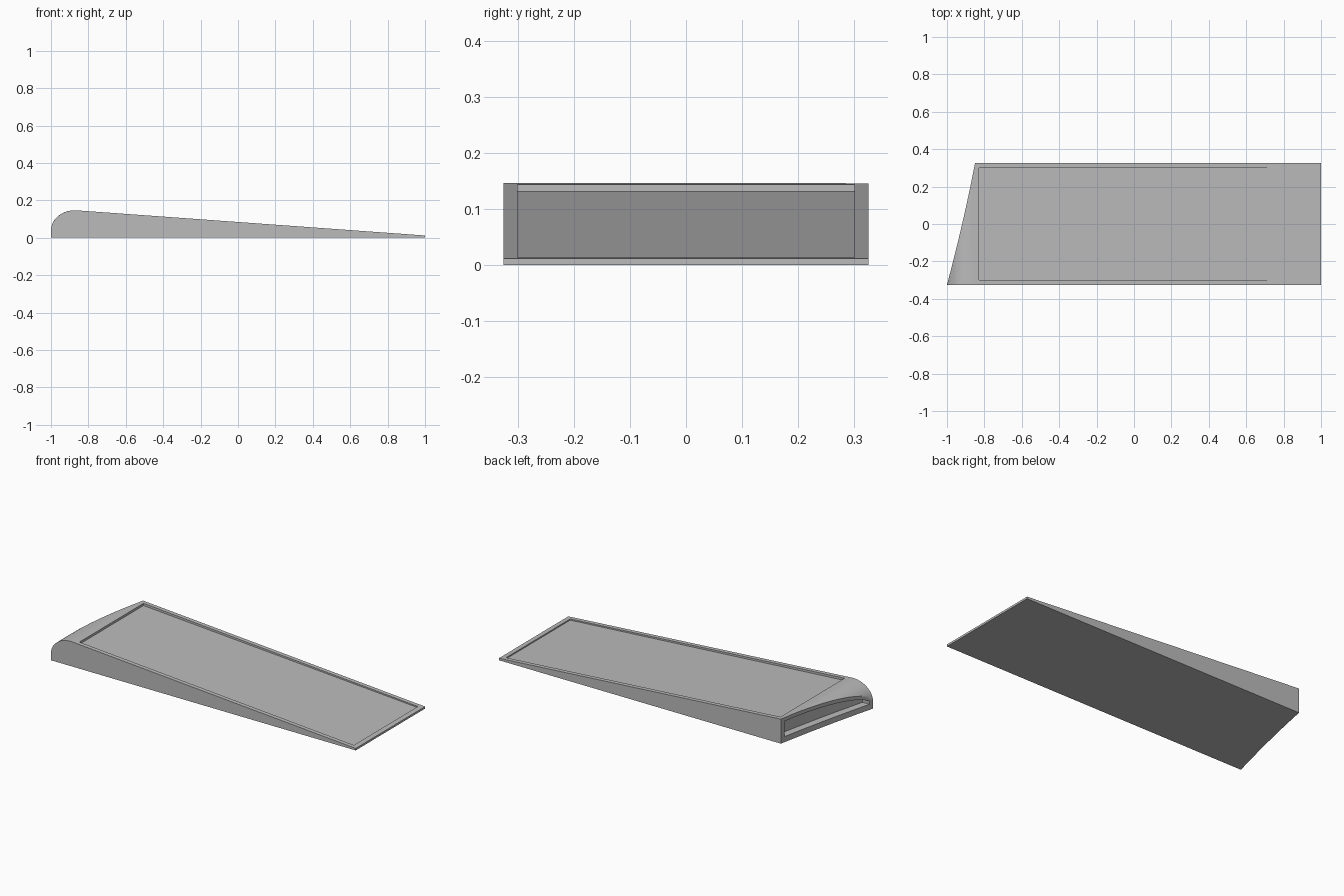
import bpy, bmesh, math

if "Cube" in bpy.data.objects:
    bpy.data.objects.remove(bpy.data.objects["Cube"])

grey = bpy.data.materials.new("plain grey")
grey.diffuse_color = (0.5, 0.5, 0.5, 1)
grey.use_nodes = True
grey.node_tree.nodes["Principled BSDF"].inputs["Base Color"].default_value = grey.diffuse_color

HALF = 0.325       # half width of the wedge
CREST = -0.87      # where the rounded nose meets the slope


def top(x):
    """Height of the upper surface: rounded nose, then a straight slope."""
    if x < CREST:
        u = min(1.0, (CREST - x) / 0.13)
        return 0.04 + 0.107 * math.sqrt(max(0.0, 1 - u * u))
    return 0.147 - 0.135 * (x - CREST) / (1 - CREST)


def nose_x(y):
    """Slightly curved, slanted left end."""
    s = y / HALF
    return -0.919 + 0.075 * s - 0.006 * s * s


def loft(name, sections):
    """Closed solid through a row of equal-length cross-sections."""
    bm = bmesh.new()
    rings = [[bm.verts.new(p) for p in sec] for sec in sections]
    n = len(rings[0])
    for a, b in zip(rings, rings[1:]):
        for i in range(n):
            j = (i + 1) % n
            bm.faces.new((a[i], a[j], b[j], b[i]))
    bm.faces.new(rings[0])
    bm.faces.new(rings[-1])
    bmesh.ops.recalc_face_normals(bm, faces=bm.faces)
    me = bpy.data.meshes.new(name)
    bm.to_mesh(me)
    bm.free()
    me.materials.append(grey)
    ob = bpy.data.objects.new(name, me)
    bpy.context.collection.objects.link(ob)
    return ob


# wedge body with rounded, slanted nose
sections = []
for k in range(17):
    y = -HALF + 2 * HALF * k / 16
    xf = nose_x(y)
    pts = [(xf, y, 0.0)]
    for i in range(15):
        x = xf + (-0.835 - xf) * (i / 14) ** 2
        pts.append((x, y, top(x)))
    pts += [(1, y, top(1)), (1, y, 0.0)]
    sections.append(pts)
body = loft("wedge_body", sections)

# shallow recessed panel on the slope
panel = loft("panel_cutter", [
    [(-0.83, y, 0.131), (0.97, y, 0.007), (0.97, y, 0.3), (-0.83, y, 0.3)]
    for y in (-0.3, 0.3)])

# arched pocket in the slanted end
rows = []
for k in range(17):
    y = -0.3 + 0.6 * k / 16
    xf = nose_x(y)
    z = top(xf) - 0.022
    rows.append([(xf - 0.1, y, 0.033), (xf + 0.045, y, 0.033),
                 (xf + 0.045, y, z), (xf - 0.1, y, z)])
pocket = loft("pocket_cutter", rows)

bpy.context.view_layer.objects.active = body
for cutter in (panel, pocket):
    cutter.hide_render = True
    mod = body.modifiers.new("cut", 'BOOLEAN')
    mod.operation = 'DIFFERENCE'
    mod.solver = 'EXACT'
    mod.object = cutter
    bpy.ops.object.modifier_apply(modifier=mod.name)
    bpy.data.objects.remove(cutter)

body.select_set(True)
bpy.ops.object.shade_smooth_by_angle(angle=math.radians(30))
